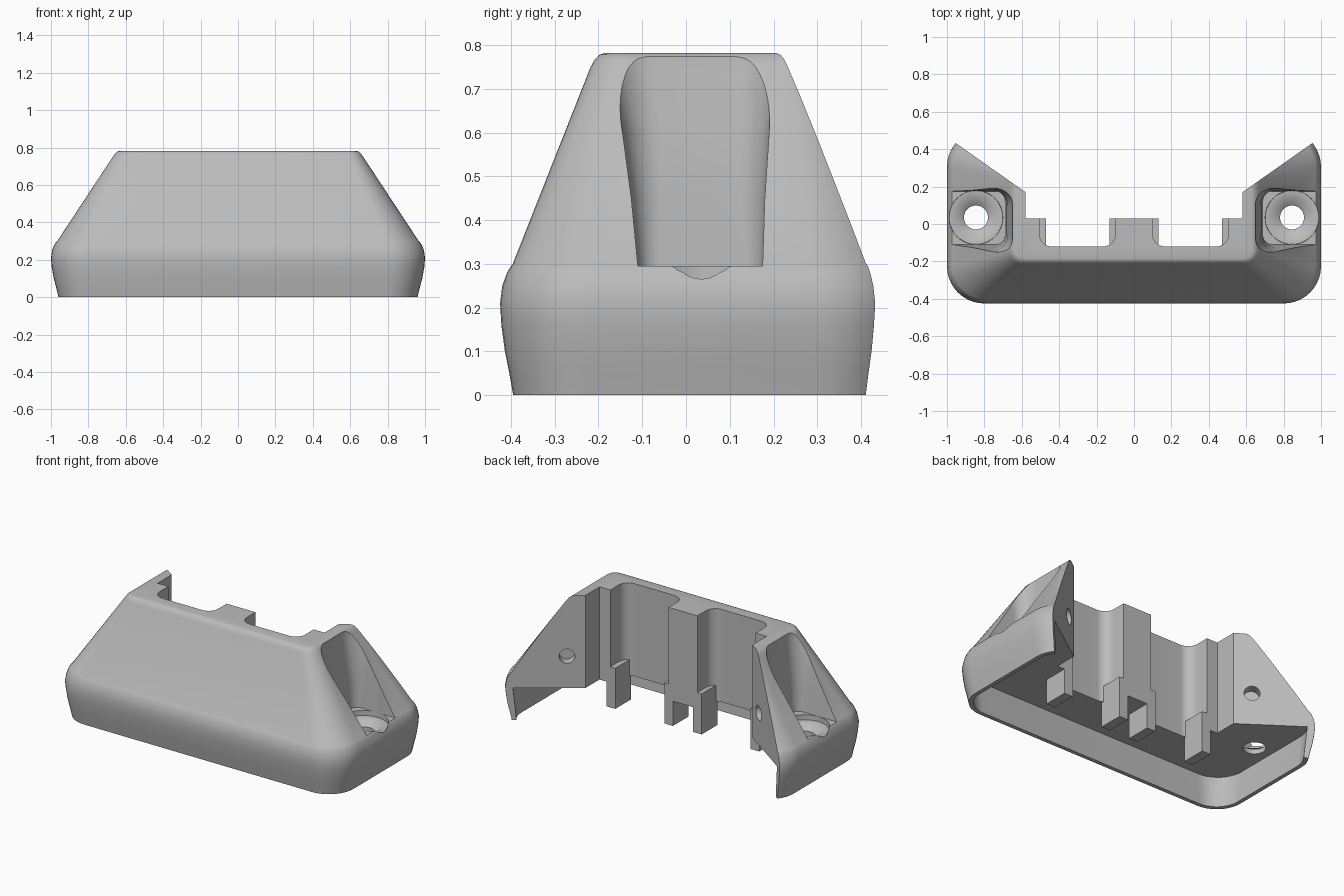
import bpy, bmesh
from math import pi, cos, sin
from mathutils import Matrix, Vector

if "Cube" in bpy.data.objects:
    bpy.data.objects.remove(bpy.data.objects["Cube"], do_unlink=True)

grey = bpy.data.materials.new("plain_grey")
grey.use_nodes = True
GREY = (0.5, 0.5, 0.5, 1)
grey.diffuse_color = GREY
grey.node_tree.nodes["Principled BSDF"].inputs["Base Color"].default_value = GREY


def finish(name, bm):
    bmesh.ops.recalc_face_normals(bm, faces=bm.faces)
    mesh = bpy.data.meshes.new(name)
    bm.to_mesh(mesh)
    bm.free()
    mesh.materials.append(grey)
    ob = bpy.data.objects.new(name, mesh)
    bpy.context.collection.objects.link(ob)
    return ob


def loft(name, rings):
    """Skin a stack of equal-length (outline, z) rings and cap both ends."""
    bm = bmesh.new()
    rows = [[bm.verts.new((x, y, z)) for x, y in outline] for outline, z in rings]
    n = len(rows[0])
    for a, b in zip(rows, rows[1:]):
        for i in range(n):
            j = (i + 1) % n
            bm.faces.new((a[i], a[j], b[j], b[i]))
    bm.faces.new(rows[0])
    bm.faces.new(rows[-1])
    return finish(name, bm)


def rounded(x0, x1, y0, y1, r, seg=10):
    centres = [(x1 - r, y1 - r), (x0 + r, y1 - r), (x0 + r, y0 + r), (x1 - r, y0 + r)]
    pts = []
    for k, (cx, cy) in enumerate(centres):
        for i in range(seg + 1):
            t = (k + i / seg) * pi / 2
            pts.append((cx + r * cos(t), cy + r * sin(t)))
    return pts


def circle(cx, cy, r, n=48):
    return [(cx + r * cos(2 * pi * i / n), cy + r * sin(2 * pi * i / n)) for i in range(n)]


def span(s, a, b):
    return (a, b) if s > 0 else (-b, -a)


def cut(target, cutter):
    cutter.hide_render = True
    mod = target.modifiers.new("cut", 'BOOLEAN')
    mod.operation = 'DIFFERENCE'
    mod.solver = 'EXACT'
    mod.object = cutter
    bpy.context.view_layer.objects.active = target
    bpy.ops.object.modifier_apply(modifier=mod.name)
    bpy.data.objects.remove(cutter, do_unlink=True)


# Main shell: bulged plinth, sloping shoulders, softened top edge
profile = [  # z, half width, front depth, corner radius
    (0, .96, .395, .17), (.05, .972, .404, .18), (.1, .985, .414, .19),
    (.16, .996, .422, .2), (.21, 1, .425, .2), (.25, .994, .42, .2),
    (.28, .982, .409, .19), (.295, .972, .4, .18), (.3, .966, .396, .18),
    (.75, .67, .218, .075), (.768, .657, .208, .065), (.778, .645, .197, .055),
    (.782, .63, .185, .045)]
body = loft("mount_body", [(rounded(-w, w, -d, d + .08, r), z) for z, w, d, r in profile])

# Hollow underside
cut(body, loft("underside_cutter", [
    (rounded(-.935, .935, -.37, .45, .15), -.1),
    (rounded(-.935, .935, -.37, .45, .15), 0),
    (rounded(-.96, .96, -.385, .465, .17), .2)]))

# Open back with splayed wings
half = [(.58, .03), (.58, .17), (1.2, .606), (1.2, 1)]
outline = half + [(-x, y) for x, y in reversed(half)]
cut(body, loft("back_cutter", [(outline, -.2), (outline, 1)]))

for s in (1, -1):
    # Rounded rear pocket
    x0, x1 = span(s, .1, .505)
    pocket = rounded(x0, x1, -.12, .3, .065)
    cut(body, loft("pocket_cutter", [(pocket, -.2), (pocket, 1)]))

    # Scallop giving access to the screw
    rings = []
    for z, x, y0, y1, r in ((.295, .69, -.11, .175, .05), (.45, .685, -.125, .18, .07),
                            (.6, .675, -.145, .19, .09), (.74, .652, -.17, .2, .1),
                            (.9, .64, -.2, .21, .1)):
        a, b = span(s, x, 1.3)
        rings.append((rounded(a, b, y0, y1, r), z))
    cut(body, loft("scallop_cutter", rings))

    # Countersunk screw hole
    steps = ((.1, .064), (.23, .064), (.262, .107), (.264, .143), (.4, .147))
    cut(body, loft("screw_cutter", [(circle(s * .845, .035, r), z) for z, r in steps]))

    # Blind round hole in the wing face
    bm = bmesh.new()
    normal = Vector((-.575 * s, .818, 0))
    turn = normal.to_track_quat('Z', 'Y').to_matrix().to_4x4()
    bmesh.ops.create_cone(bm, cap_ends=True, segments=32, radius1=.045, radius2=.045,
                          depth=.12, matrix=Matrix.Translation((.665 * s, .23, .4)) @ turn)
    cut(body, finish("pin_cutter", bm))

bpy.ops.object.select_all(action='DESELECT')
body.select_set(True)
bpy.context.view_layer.objects.active = body
bpy.ops.object.shade_smooth_by_angle(angle=.6)

# Small legs at the pocket sides
for s, side in ((1, "left"), (-1, "right")):
    for x, place in ((.07, "inner"), (.47, "outer")):
        a, b = span(s, x, x + .06)
        box = [(a, -.125), (b, -.125), (b, .03), (a, .03)]
        loft(f"{side}_{place}_leg", [(box, .045), (box, .3)])
